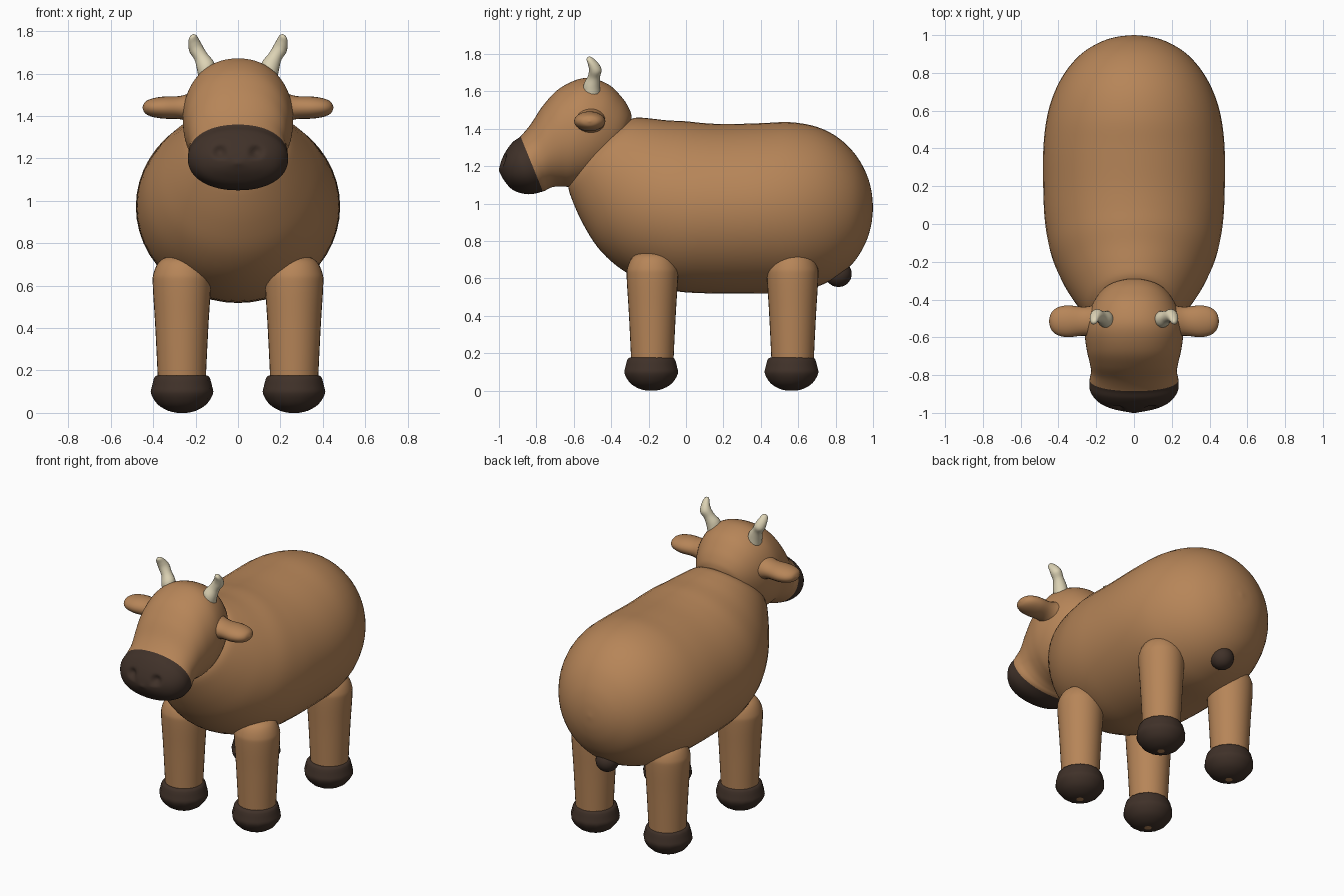
import bpy, bmesh, math
from mathutils import Vector


def material(name, rgb):
    m = bpy.data.materials.new(name)
    m.diffuse_color = (*rgb, 1)
    return m


BROWN = material("brown hide", (0.47, 0.235, 0.098))
DARK = material("dark brown", (0.051, 0.031, 0.022))
HORN = material("cream horn", (0.72, 0.65, 0.46))


def catmull(p, t):
    a, b, c, d = p
    return 0.5 * (2 * b + (c - a) * t + (2 * a - 5 * b + 4 * c - d) * t * t
                  + (3 * b - a - 3 * c + d) * t ** 3)


def loft(name, rings, mats, sides=32, steps=5, power=2.0, mirror=False, rule=None, dent=None):
    """Smooth skin through rings given as (centre, half axis a, half axis b)."""
    rings = [tuple(Vector(v) for v in r) for r in rings]
    n = len(rings)
    fine = []
    for i in range(n - 1):
        quad = [rings[max(0, min(n - 1, i + k))] for k in (-1, 0, 1, 2)]
        for s in range(steps):
            fine.append([catmull([q[j] for q in quad], s / steps) for j in range(3)])
    fine.append(rings[-1])
    bm = bmesh.new()
    rows = []
    for c, a, b in fine:
        row = []
        for k in range(sides):
            t = 2 * math.pi * k / sides
            u, v = math.cos(t), math.sin(t)
            u = math.copysign(abs(u) ** (2 / power), u)
            v = math.copysign(abs(v) ** (2 / power), v)
            co = c + a * u + b * v
            row.append(bm.verts.new(dent(co) if dent else co))
        rows.append(row)
    for r0, r1 in zip(rows, rows[1:]):
        for k in range(sides):
            j = (k + 1) % sides
            bm.faces.new((r0[k], r0[j], r1[j], r1[k]))
    bm.faces.new(rows[0])
    bm.faces.new(rows[-1])
    bmesh.ops.recalc_face_normals(bm, faces=bm.faces)
    for f in bm.faces:
        f.smooth = True
        if rule:
            f.material_index = rule(f.calc_center_median())
    me = bpy.data.meshes.new(name)
    bm.to_mesh(me)
    bm.free()
    for m in mats:
        me.materials.append(m)
    ob = bpy.data.objects.new(name, me)
    bpy.context.collection.objects.link(ob)
    if mirror:
        ob.modifiers.new("Mirror", 'MIRROR').use_mirror_merge = False
    return ob


def profile(stations):
    """Rings from side-view top (y, z), bottom (y, z) and half width."""
    return [((0, (ty + by) / 2, (tz + bz) / 2), (w, 0, 0), (0, (ty - by) / 2, (tz - bz) / 2))
            for ty, tz, by, bz, w in stations]


# Body, from neck to rump
loft("body", profile([
    (-0.30, 1.45, -0.63, 1.12, 0.22), (-0.26, 1.46, -0.62, 1.05, 0.255),
    (-0.19, 1.455, -0.55, 0.89, 0.32), (-0.10, 1.445, -0.45, 0.74, 0.385),
    (0.0, 1.44, -0.30, 0.62, 0.44), (0.10, 1.43, -0.10, 0.54, 0.47),
    (0.22, 1.425, 0.12, 0.52, 0.48), (0.40, 1.43, 0.40, 0.52, 0.48),
    (0.56, 1.435, 0.58, 0.525, 0.46), (0.70, 1.41, 0.70, 0.555, 0.42),
    (0.81, 1.355, 0.81, 0.61, 0.36), (0.90, 1.27, 0.90, 0.69, 0.28),
    (0.96, 1.17, 0.96, 0.79, 0.185), (0.99, 1.075, 0.99, 0.885, 0.095),
    (1.0, 0.985, 1.0, 0.975, 0.005)]), [BROWN], sides=48)


# Head with dark muzzle and dented nostrils
def nostril(co):
    d = math.hypot(abs(co.x) - 0.085, co.z - 1.23)
    if co.y < -0.92 and d < 0.045:
        co = co + Vector((0, 0.0125 * (1 + math.cos(math.pi * d / 0.045)), 0))
    return co


def is_muzzle(c):
    return int(c.y + 0.885 - (1.36 - c.z) * 0.12 / 0.295 < 0)


loft("head", profile([
    (-0.29, 1.46, -0.38, 1.25, 0.11), (-0.30, 1.50, -0.42, 1.18, 0.165),
    (-0.34, 1.565, -0.49, 1.13, 0.21), (-0.42, 1.64, -0.56, 1.10, 0.245),
    (-0.54, 1.672, -0.62, 1.09, 0.26), (-0.67, 1.62, -0.665, 1.092, 0.25),
    (-0.76, 1.53, -0.705, 1.09, 0.235), (-0.83, 1.425, -0.735, 1.08, 0.227),
    (-0.885, 1.36, -0.765, 1.065, 0.235), (-0.925, 1.33, -0.84, 1.05, 0.232),
    (-0.96, 1.285, -0.92, 1.07, 0.19), (-0.985, 1.235, -0.97, 1.12, 0.115),
    (-1.0, 1.185, -1.0, 1.175, 0.008)]), [BROWN, DARK], sides=64, steps=6, power=2.15,
    rule=is_muzzle, dent=nostril)

# Ears
loft("ears", [((x, -0.515, 1.44), (0, ry, 0), (0, 0, rz)) for x, ry, rz in [
    (0.19, 0.095, 0.085), (0.235, 0.08, 0.066), (0.28, 0.077, 0.054), (0.35, 0.084, 0.052),
    (0.405, 0.073, 0.043), (0.438, 0.045, 0.027), (0.45, 0.004, 0.003)]],
    [BROWN], sides=24, mirror=True)

# Horns
loft("horns", [((x, y, z), (0, r, 0), (r * 0.9, 0, -r * 0.45)) for x, y, z, r in [
    (0.145, -0.505, 1.60, 0.046), (0.155, -0.503, 1.64, 0.043), (0.175, -0.492, 1.68, 0.033),
    (0.197, -0.485, 1.715, 0.034), (0.208, -0.495, 1.745, 0.029),
    (0.214, -0.512, 1.772, 0.02), (0.217, -0.517, 1.784, 0.006)]],
    [HORN], sides=16, mirror=True)


# Legs and hooves, each a left-right pair
def column(x, y, stations):
    return [((x, y, z), (r, 0, 0), (0, r, 0)) for r, z in stations]


for name, y in (("front", -0.18), ("rear", 0.57)):
    loft(name + "_legs", column(0.265, y, [
        (0.112, 0.12), (0.115, 0.20), (0.126, 0.42), (0.137, 0.60), (0.133, 0.66),
        (0.105, 0.715), (0.055, 0.74), (0.005, 0.745)]), [BROWN], mirror=True)
    hy = y - 0.006
    loft(name + "_hooves", column(0.264, hy, [
        (0.022, 0.0), (0.065, 0.01), (0.115, 0.04), (0.146, 0.09), (0.142, 0.125),
        (0.127, 0.172), (0.10, 0.175)]), [DARK, BROWN], sides=14, steps=3, mirror=True,
        rule=lambda c, hy=hy: int(c.z < 0.02 and math.hypot(c.x - 0.264, c.y - hy) < 0.02))

# Round tail tuft under the rump
loft("tail_tuft", column(0, 0.815, [
    (0.07 * math.sin(a) + 0.001, 0.624 - 0.07 * math.cos(a))
    for a in [math.pi * i / 8 for i in range(9)]]), [DARK], sides=24, steps=2)
